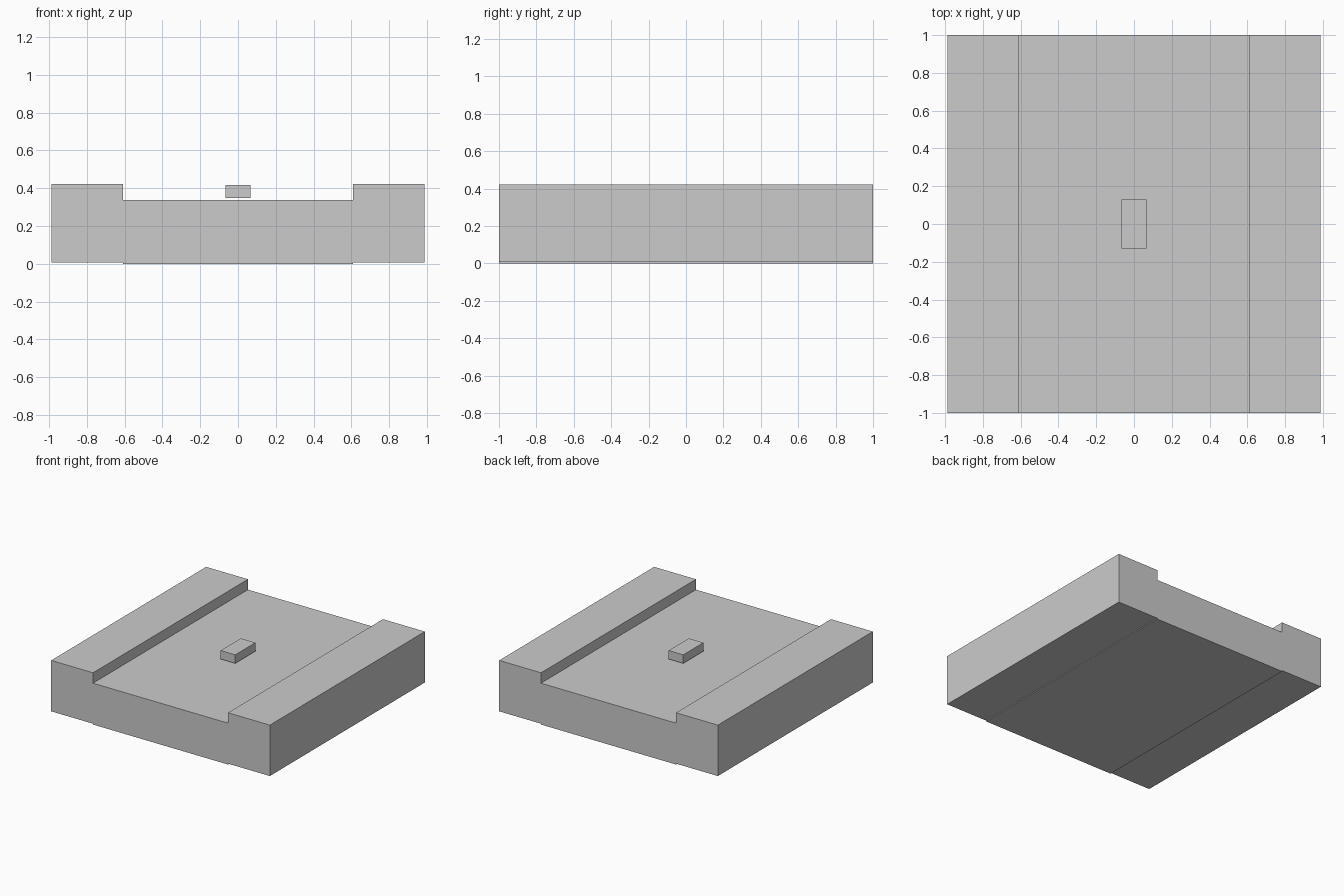
import bpy

# Remove the default cube
cube = bpy.data.objects.get("Cube")
if cube:
    bpy.data.objects.remove(cube, do_unlink=True)

# Single plain grey
grey = bpy.data.materials.new("plain_grey")
grey.use_nodes = True
COLOUR = (0.6, 0.6, 0.6, 1)
grey.diffuse_color = COLOUR
grey.node_tree.nodes["Principled BSDF"].inputs["Base Color"].default_value = COLOUR


def box(name, x, y, z):
    """Add a box spanning the given (low, high) range on each axis."""
    spans = (x, y, z)
    bpy.ops.mesh.primitive_cube_add(size=1, location=[(a + b) / 2 for a, b in spans])
    obj = bpy.context.object
    obj.name = name
    obj.scale = [b - a for a, b in spans]
    bpy.ops.object.transform_apply(location=False, rotation=False, scale=True)
    obj.data.materials.append(grey)
    return obj


ROAD, EDGE = 0.61, 0.988

# Sunken roadway slab
box("roadway", (-ROAD, ROAD), (-1, 1), (0, 0.338))

# Raised pavements on both sides
box("left_pavement", (ROAD, EDGE), (-1, 1), (0.007, 0.423))
box("right_pavement", (-EDGE, -ROAD), (-1, 1), (0.007, 0.423))

# Small block hovering just above the middle of the roadway
box("centre_block", (-0.066, 0.066), (-0.13, 0.13), (0.348, 0.418))
